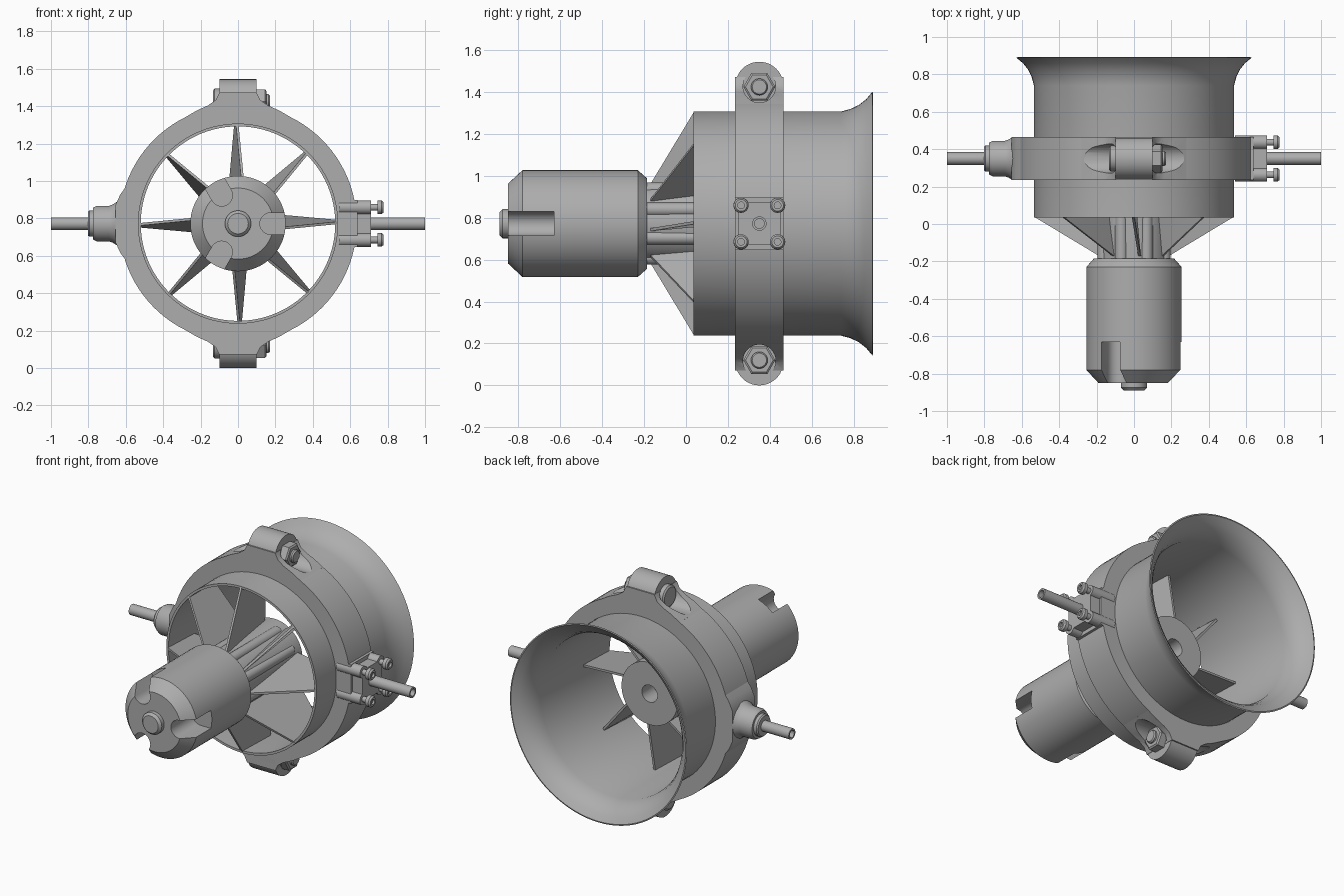
import bpy, bmesh
from math import pi, cos, sin, radians
from mathutils import Matrix, Vector

cube = bpy.data.objects.get("Cube")
if cube:
    bpy.data.objects.remove(cube, do_unlink=True)

ZC = 0.772          # height of the main axis
RING_Y = (0.235, 0.465)
MID = 0.35          # middle of the clamp along y

grey = bpy.data.materials.new("plain grey")
grey.use_nodes = True
grey.diffuse_color = (0.42, 0.42, 0.42, 1)
grey.node_tree.nodes["Principled BSDF"].inputs["Base Color"].default_value = (0.42, 0.42, 0.42, 1)


def finish(name, bm, shift=(0, 0, ZC), angle=30):
    bmesh.ops.recalc_face_normals(bm, faces=bm.faces)
    mesh = bpy.data.meshes.new(name)
    bm.to_mesh(mesh)
    bm.free()
    mesh.materials.append(grey)
    ob = bpy.data.objects.new(name, mesh)
    ob.location = shift
    bpy.context.collection.objects.link(ob)
    smooth(ob, angle)
    return ob


def smooth(ob, angle=30):
    bpy.ops.object.select_all(action='DESELECT')
    ob.select_set(True)
    bpy.context.view_layer.objects.active = ob
    bpy.ops.object.shade_smooth_by_angle(angle=radians(angle))


def lathe(name, profile, axis='Y', at=(0, 0, 0), steps=64, closed=False):
    """Turn (radius, position) points about an axis; open profiles get end caps."""
    bm = bmesh.new()
    rings = []
    for i in range(steps):
        c, s = cos(2 * pi * i / steps), sin(2 * pi * i / steps)
        rings.append([bm.verts.new((r * c, p, r * s) if axis == 'Y' else (p, r * c, r * s))
                      for r, p in profile])
    n = len(profile)
    for i in range(steps):
        a, b = rings[i], rings[(i + 1) % steps]
        for j in range(n if closed else n - 1):
            k = (j + 1) % n
            bm.faces.new((a[j], a[k], b[k], b[j]))
    if not closed:
        bm.faces.new([r[0] for r in rings])
        bm.faces.new([r[-1] for r in rings])
    return finish(name, bm, Vector(at) + Vector((0, 0, ZC)))


def prism(name, outline, y0, y1, turn=0):
    """Extrude an x-z outline along y, then turn it about the main axis."""
    bm = bmesh.new()
    face = bm.faces.new([bm.verts.new((x, y0, z)) for x, z in outline])
    new = bmesh.ops.extrude_face_region(bm, geom=[face])["geom"]
    bmesh.ops.translate(bm, vec=(0, y1 - y0, 0),
                        verts=[v for v in new if isinstance(v, bmesh.types.BMVert)])
    bm.transform(Matrix.Rotation(-turn, 4, 'Y'))
    return finish(name, bm)


def cut(ob, cutters):
    for c in cutters:
        mod = ob.modifiers.new("cut", 'BOOLEAN')
        mod.operation, mod.solver, mod.object = 'DIFFERENCE', 'EXACT', c
        bpy.context.view_layer.objects.active = ob
        bpy.ops.object.modifier_apply(modifier=mod.name)
    smooth(ob)


def discard(cutters):
    for c in cutters:
        bpy.data.objects.remove(c, do_unlink=True)


# Motor housing with three open slots in its nose
motor = lathe("motor_housing", [(0.19, -0.85), (0.255, -0.78), (0.255, -0.23), (0.215, -0.185)])
slot = [(0.175 + 0.058 * cos(a), 0.058 * sin(a))
        for a in [pi / 2 + pi * i / 12 for i in range(13)]] + [(0.35, -0.058), (0.35, 0.058)]
slots = [prism("slot_cutter", slot, -0.95, -0.63, 2 * pi * k / 3) for k in range(3)]
cut(motor, slots)
discard(slots)
lathe("nose_button", [(0.055, -0.89), (0.07, -0.875), (0.07, -0.84)], steps=32)

# Hub behind the motor, with a bore and raised ribs
lathe("hub", [(0.19, -0.2), (0.2, 0.34), (0.2, 0.37), (0.055, 0.37), (0.055, 0.25), (0.001, 0.25)])
for k in range(8):
    a = pi / 8 + k * pi / 4
    lathe("hub_rib", [(0.034, -0.2), (0.034, 0.3), (0.015, 0.33)],
          at=(0.175 * cos(a), 0, 0.175 * sin(a)), steps=16)

# Thin duct with a flared bell at the rear
lathe("duct_and_bell", [(0.535, 0.035), (0.535, 0.74), (0.547, 0.785), (0.566, 0.825),
                        (0.594, 0.86), (0.63, 0.89), (0.622, 0.892), (0.585, 0.865),
                        (0.555, 0.83), (0.535, 0.79), (0.52, 0.74), (0.52, 0.035)],
      steps=96, closed=True)

# Twisted guide vanes joining hub and duct
for k in range(8):
    bm = bmesh.new()
    corners = [(0.03, -0.175, 0.18), (-0.004, 0.035, 0.528), (-0.014, 0.3, 0.525), (-0.045, 0.33, 0.18)]
    sides = [[bm.verts.new((x + t, y, z)) for x, y, z in corners] for t in (-0.007, 0.007)]
    bm.faces.new(sides[0])
    bm.faces.new(sides[1])
    for i in range(4):
        j = (i + 1) % 4
        bm.faces.new((sides[0][i], sides[0][j], sides[1][j], sides[1][i]))
    bm.transform(Matrix.Rotation(k * pi / 4, 4, 'Y'))
    finish("guide_vane", bm)

# Clamp ring with filleted shoulders and bolt pockets
y0, y1 = RING_Y
ring = lathe("clamp_ring", [(0.533, y0), (0.635, y0), (0.635, y1), (0.533, y1)], steps=96, closed=True)
half = [(0.28, 0.57), (0.22, 0.605), (0.16, 0.632), (0.12, 0.66), (0.1, 0.7)]
shoulder = half + [(-x, z) for x, z in reversed(half)] + [(-0.28, 0.54), (0.28, 0.54)]
shoulders = [prism("lug_shoulder", shoulder, y0, y1, t) for t in (0, pi)]
pockets = [lathe("pocket_cutter", [(0.078, s * 0.1), (0.078, s * 0.45)], 'X', (0, MID, v * 0.655), 32)
           for s in (-1, 1) for v in (-1, 1)]
for part in [ring] + shoulders:
    cut(part, pockets)
discard(pockets)

# Rounded lugs at top and bottom, each with a through bolt
for v in (1, -1):
    arc = [pi * i / 24 for i in range(25)]
    outline = [(MID + 0.115 * cos(a), v * (0.657 + 0.115 * sin(a))) for a in arc]
    outline += [(y0, v * 0.54), (y1, v * 0.54)]
    bm = bmesh.new()
    face = bm.faces.new([bm.verts.new((-0.098, y, z)) for y, z in outline])
    new = bmesh.ops.extrude_face_region(bm, geom=[face])["geom"]
    bmesh.ops.translate(bm, vec=(0.196, 0, 0),
                        verts=[e for e in new if isinstance(e, bmesh.types.BMVert)])
    finish("clamp_lug", bm)
    spot = (0, MID, v * 0.652)
    lathe("nut", [(0.076, 0.09), (0.076, 0.145), (0.066, 0.152)], 'X', spot, 6)
    lathe("bolt_end", [(0.04, 0.14), (0.04, 0.162), (0.034, 0.17)], 'X', spot, 24)
    lathe("bolt_head", [(0.07, -0.09), (0.07, -0.125), (0.06, -0.133)], 'X', spot, 24)

# Round boss, collar and pipe on the right
prism("boss_shoulder", [(-0.59, 0.21), (-0.63, 0.155), (-0.655, 0.1),
                        (-0.655, -0.1), (-0.63, -0.155), (-0.59, -0.21)], y0, y1)
lathe("boss", [(0.115, -0.6), (0.115, -0.65), (0.102, -0.67), (0.095, -0.69), (0.095, -0.755),
               (0.085, -0.775)], 'X', (0, MID, 0), 48)
lathe("collar", [(0.07, -0.76), (0.07, -0.795), (0.063, -0.803)], 'X', (0, MID, 0), 32)
for s, name in ((-1, "right_pipe"), (1, "left_pipe")):
    lathe(name, [(0.034, s * 0.6), (0.034, s * 1.0), (0.023, s * 1.0), (0.023, s * 0.6)],
          'X', (0, MID, 0), 32, closed=True)

# Terminal block on the left: cross-shaped body, four posts with screws
def block(name, x0, x1, wy, wz):
    bm = bmesh.new()
    bmesh.ops.create_cube(bm, size=1)
    bm.transform(Matrix.Translation(((x0 + x1) / 2, MID, 0)) @ Matrix.Diagonal((x1 - x0, wy, wz, 1)))
    finish(name, bm)

block("terminal_body", 0.59, 0.71, 0.2, 0.2)
block("terminal_foot", 0.58, 0.64, 0.23, 0.25)
for sy in (-1, 1):
    for sz in (-1, 1):
        spot = (0, MID + sy * 0.087, sz * 0.087)
        lathe("terminal_post", [(0.037, 0.54), (0.037, 0.71)], 'X', spot, 24)
        lathe("screw_shank", [(0.018, 0.7), (0.018, 0.75)], 'X', spot, 16)
        lathe("screw_head", [(0.036, 0.746), (0.036, 0.768), (0.028, 0.778), (0.016, 0.778),
                             (0.016, 0.765)], 'X', spot, 24)
